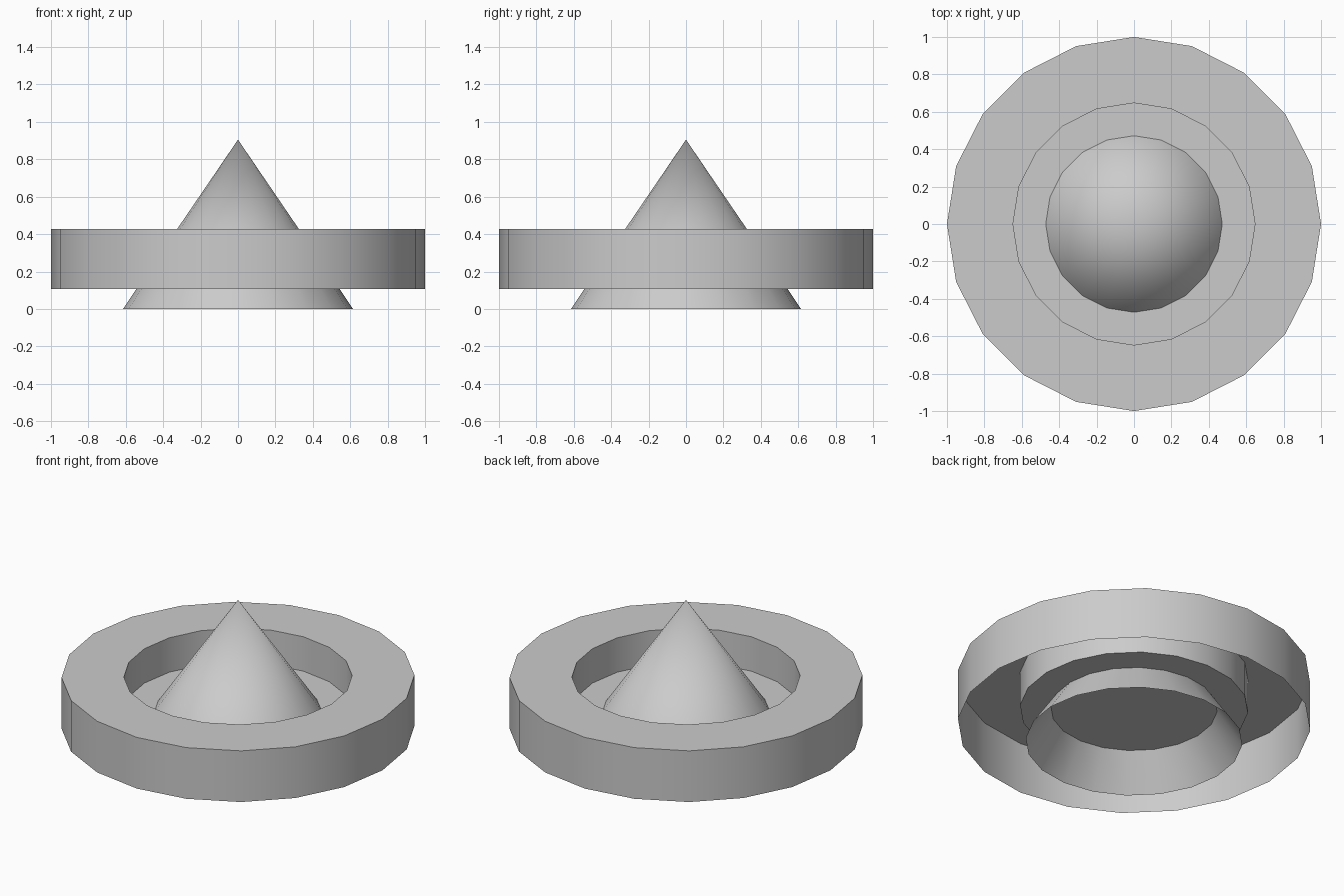
import bpy, bmesh
from math import cos, sin, tau, radians

if "Cube" in bpy.data.objects:
    bpy.data.objects.remove(bpy.data.objects["Cube"])

SIDES = 20


def lathe(name, profile):
    """Revolve (radius, z) points around z; radius 0 closes to a pole."""
    bm = bmesh.new()
    rings = []
    for r, z in profile:
        if r == 0:
            rings.append([bm.verts.new((0, 0, z))] * SIDES)
        else:
            rings.append([bm.verts.new((r * cos(tau * i / SIDES), r * sin(tau * i / SIDES), z))
                          for i in range(SIDES)])
    for a, b in zip(rings, rings[1:]):
        for i in range(SIDES):
            j = (i + 1) % SIDES
            corners = list(dict.fromkeys((a[i], a[j], b[j], b[i])))
            bm.faces.new(corners)
    mesh = bpy.data.meshes.new(name)
    bm.to_mesh(mesh)
    bm.free()
    obj = bpy.data.objects.new(name, mesh)
    bpy.context.collection.objects.link(obj)
    bpy.ops.object.select_all(action='DESELECT')
    obj.select_set(True)
    bpy.context.view_layer.objects.active = obj
    bpy.ops.object.shade_smooth_by_angle(angle=radians(30))
    return obj


# Raised rim, hollow underneath, stepping down to the recessed floor
lathe("rim", [(1, 0.107), (1, 0.427), (0.647, 0.427), (0.647, 0.212), (0.472, 0.212)])

# Flared skirt below the floor, open at the bottom
lathe("skirt", [(0.615, 0), (0.472, 0.212)])

# Pointed centre with a flat closed base
lathe("centre_cone", [(0, 0.212), (0.472, 0.212), (0, 0.905)])
